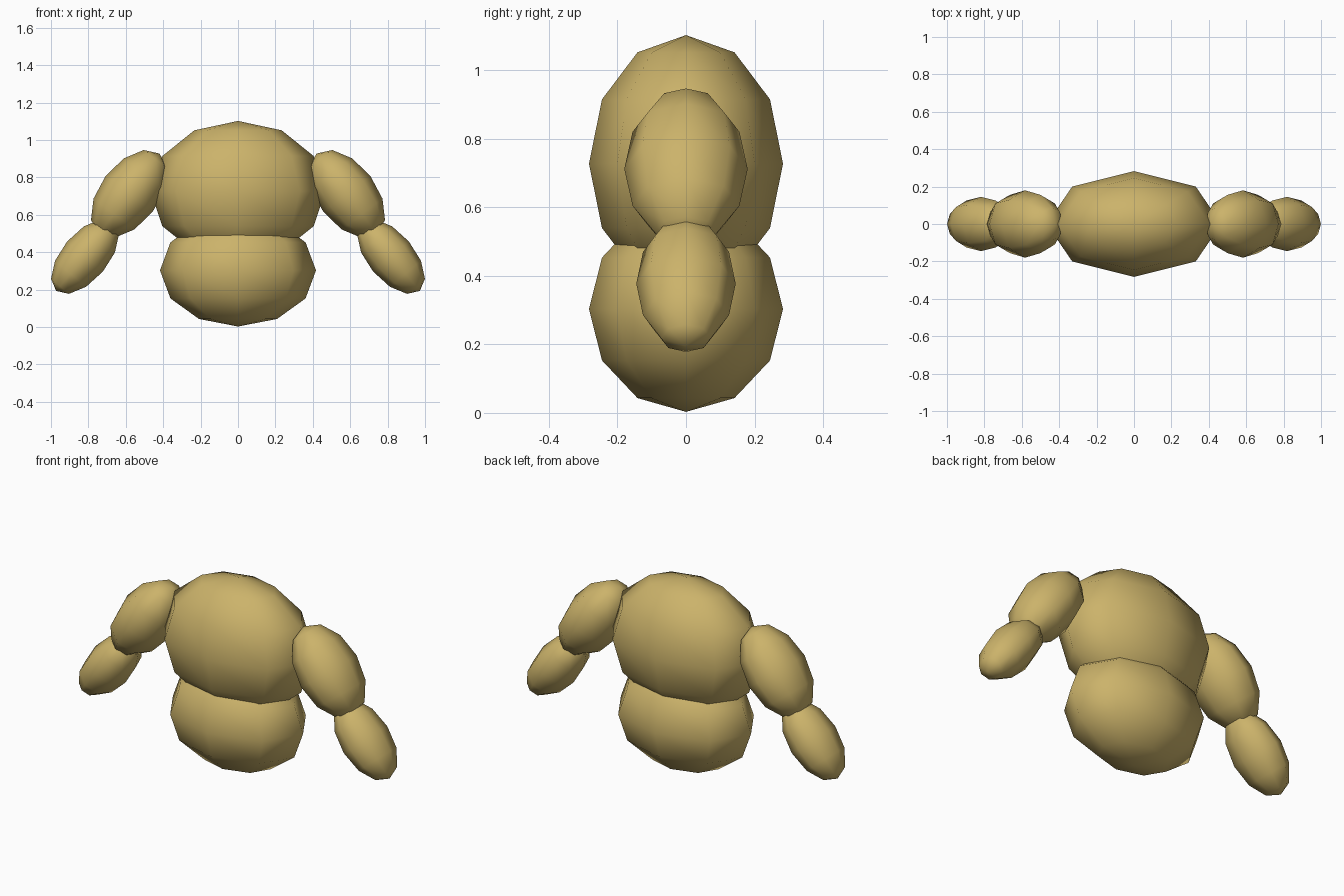
import bpy, bmesh, math
from mathutils import Matrix, Vector

if "Cube" in bpy.data.objects:
    bpy.data.objects.remove(bpy.data.objects["Cube"])

tan = bpy.data.materials.new("warm_tan")
tan.diffuse_color = (0.60, 0.45, 0.145, 1.0)
tan.use_nodes = True
tan.node_tree.nodes["Principled BSDF"].inputs["Base Color"].default_value = tan.diffuse_color


def ellipsoid(name, centre, radii, tilt=0.0):
    """Smooth-shaded low-poly ellipsoid, tilted in degrees about the y axis."""
    bm = bmesh.new()
    bmesh.ops.create_uvsphere(bm, u_segments=8, v_segments=6, radius=1.0)
    for face in bm.faces:
        face.smooth = True
    bm.transform(Matrix.Diagonal((*radii, 1.0)))
    mesh = bpy.data.meshes.new(name)
    bm.to_mesh(mesh)
    bm.free()
    mesh.materials.append(tan)
    obj = bpy.data.objects.new(name, mesh)
    obj.location = Vector(centre)
    obj.rotation_euler = (0, math.radians(tilt), 0)
    bpy.context.collection.objects.link(obj)
    return obj


# Body: wide chest resting on a smaller hip
ellipsoid("chest", (0, 0, 0.727), (0.467, 0.283, 0.375))
ellipsoid("hip", (0, 0, 0.303), (0.417, 0.283, 0.30))

# Arms: upper arm and forearm hanging outward on each side
for side, s in (("left", -1), ("right", 1)):
    ellipsoid(side + "_upper_arm", (s * 0.582, 0, 0.712), (0.158, 0.18, 0.27), -s * 37)
    ellipsoid(side + "_forearm", (s * 0.818, 0, 0.377), (0.125, 0.145, 0.24), -s * 40)
